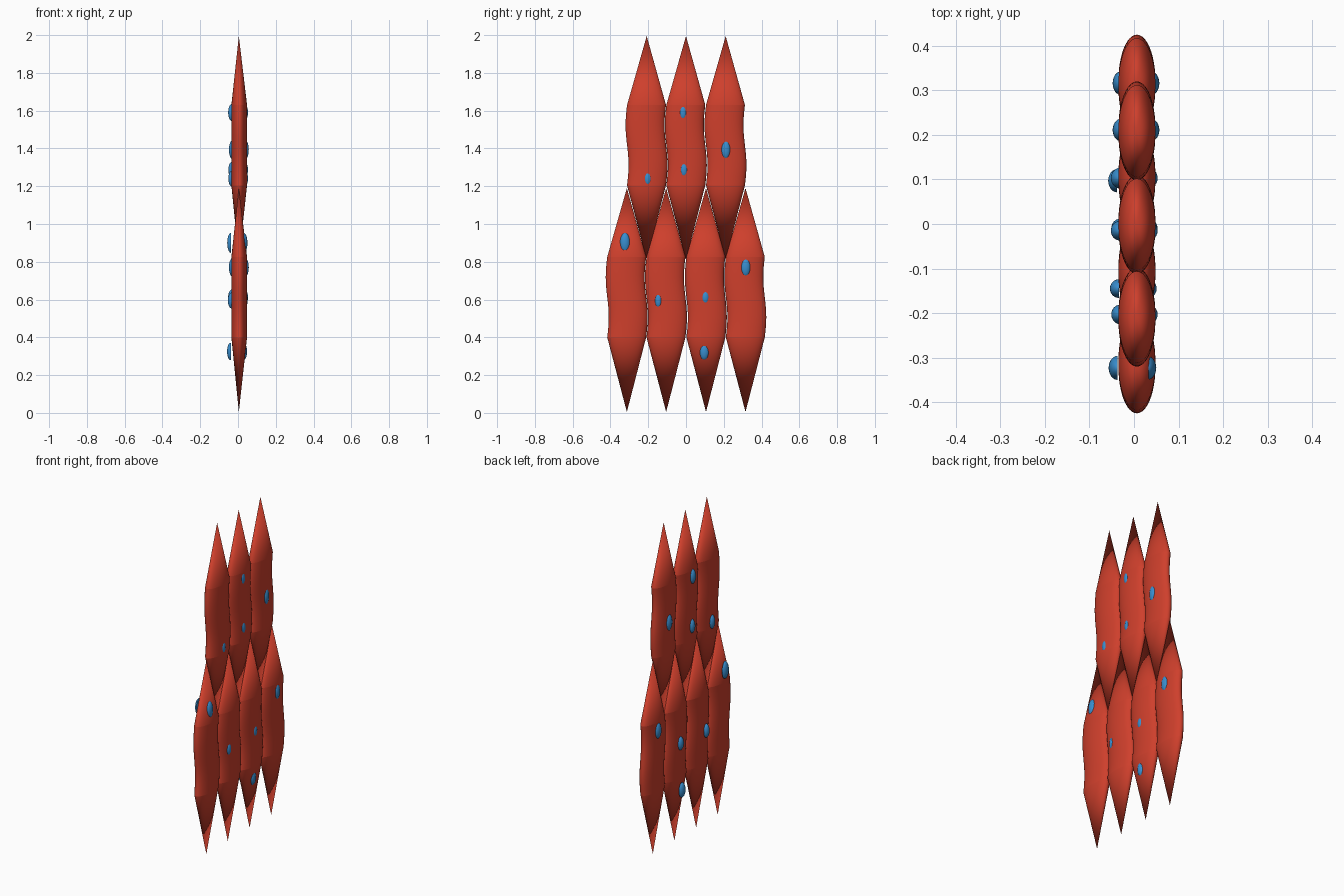
import bpy, bmesh, math
from mathutils import Matrix

if "Cube" in bpy.data.objects:
    bpy.data.objects.remove(bpy.data.objects["Cube"])

def material(name, color):
    m = bpy.data.materials.new(name)
    m.diffuse_color = color
    m.use_nodes = True
    m.node_tree.nodes["Principled BSDF"].inputs["Base Color"].default_value = m.diffuse_color
    return m

RED = material("fibre_red", (0.62, 0.05, 0.025, 1))
BLUE = material("nucleus_blue", (0.04, 0.27, 0.62, 1))
CX = 0.0065          # fibre sheet centre in x
RX, RY = 0.0415, 0.103

def finish(name, bm, mat):
    bmesh.ops.recalc_face_normals(bm, faces=bm.faces)
    for f in bm.faces:
        f.smooth = True
    me = bpy.data.meshes.new(name)
    bm.to_mesh(me)
    bm.free()
    me.materials.append(mat)
    ob = bpy.data.objects.new(name, me)
    bpy.context.collection.objects.link(ob)
    return ob

# Spindle fibre: wavy elliptical body between two sharp cones
def fibre(name, y, z, n=48, steps=16):
    bm = bmesh.new()
    rings = []
    for i in range(steps + 1):
        t = i / steps
        cy = y - 0.001 + 0.008 * math.sin(2 * math.pi * t)
        rings.append([bm.verts.new((CX + RX * math.cos(a), cy + RY * math.sin(a), z + 0.4 + 0.425 * t))
                      for a in (2 * math.pi * k / n for k in range(n))])
    tips = [bm.verts.new((CX - 0.002, y, z + h)) for h in (0.005, 1.19)]
    for k in range(n):
        j = (k + 1) % n
        for a, b in zip(rings, rings[1:]):
            bm.faces.new((a[k], a[j], b[j], b[k]))
        for ring, tip in zip((rings[0], rings[-1]), tips):
            bm.faces.new((ring[k], ring[j], tip))
            bm.edges.get((ring[k], ring[j])).smooth = False
    finish(name, bm, RED)

for i, y in enumerate((-0.313, -0.105, 0.106, 0.315)):
    fibre(f"lower_fibre_{i + 1}", y, 0)
for i, y in enumerate((-0.208, 0, 0.21)):
    fibre(f"upper_fibre_{i + 1}", y, 0.805)

# Nucleus cap: half ellipsoid whose flat back sits at x, facing side (+1 / -1)
def nucleus(name, side, x, y, z, ry, rz):
    bm = bmesh.new()
    bmesh.ops.create_uvsphere(bm, u_segments=24, v_segments=16, radius=1)
    bmesh.ops.bisect_plane(bm, geom=bm.verts[:] + bm.edges[:] + bm.faces[:],
                           plane_co=(0, 0, 0), plane_no=(side, 0, 0), clear_inner=True)
    rim = [e for e in bm.edges if e.is_boundary]
    bmesh.ops.contextual_create(bm, geom=rim)
    for e in rim:
        e.smooth = False
    bm.transform(Matrix.Translation((x, y, z)) @ Matrix.Diagonal((0.02, ry, rz, 1)))
    finish(name, bm, BLUE)

# y, z, half width, half height, left tip x, right tip x
NUCLEI = [(-0.323, 0.90, 0.027, 0.053, -0.057, 0.050), (-0.145, 0.595, 0.021, 0.042, -0.054, 0.051),
          (0.103, 0.612, 0.023, 0.042, -0.052, 0.053), (0.097, 0.325, 0.026, 0.046, -0.058, 0.048),
          (0.316, 0.77, 0.027, 0.050, -0.048, 0.057), (-0.203, 1.24, 0.022, 0.043, -0.051, 0.053),
          (-0.01, 1.287, 0.022, 0.043, -0.051, 0.053), (-0.015, 1.59, 0.022, 0.045, -0.052, 0.053),
          (0.211, 1.393, 0.026, 0.051, -0.048, 0.057)]
for i, (y, z, ry, rz, left, right) in enumerate(NUCLEI):
    nucleus(f"left_nucleus_{i + 1}", -1, left + 0.02, y, z, ry, rz)
    nucleus(f"right_nucleus_{i + 1}", 1, right - 0.02, y, z, ry, rz)
